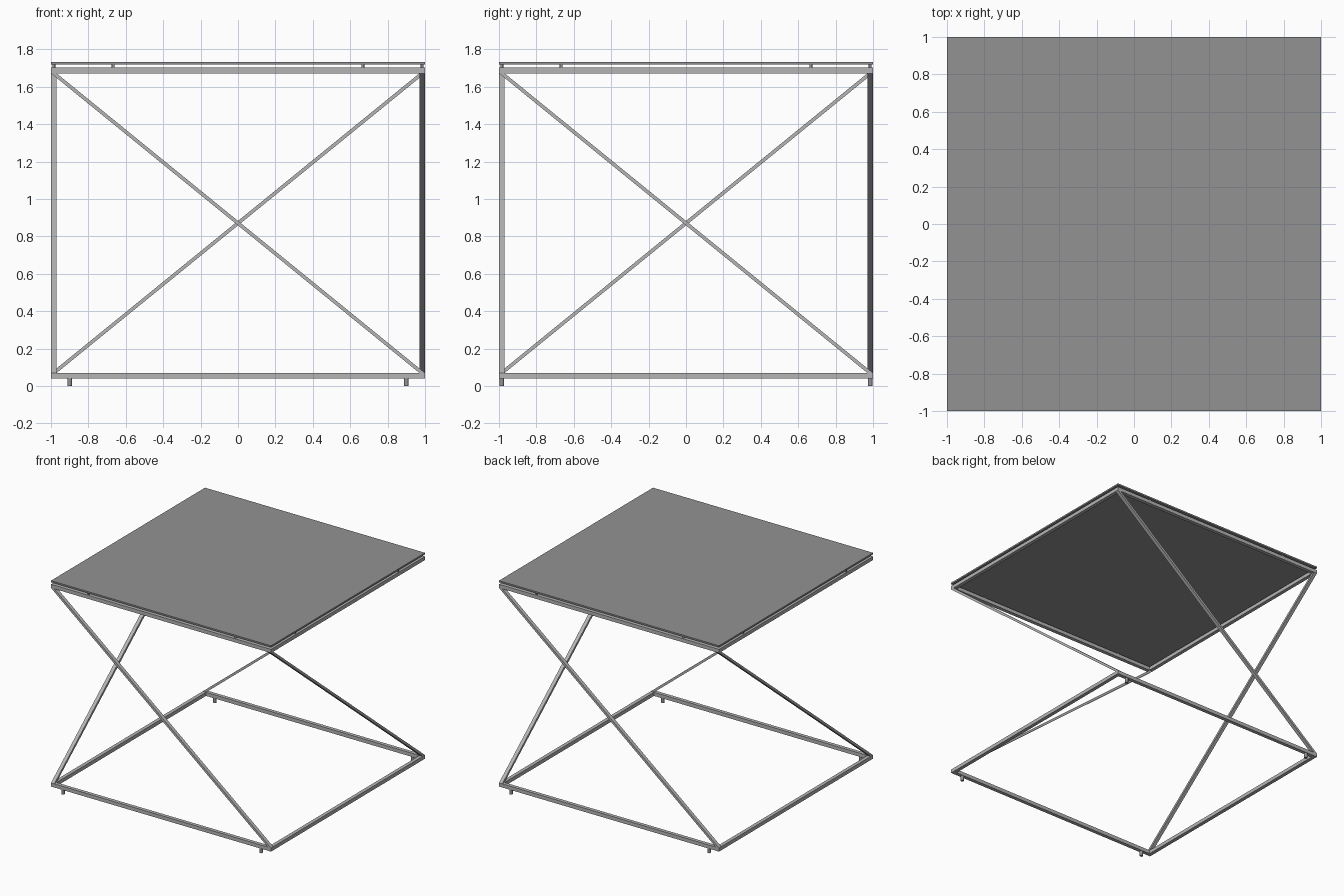
import bpy, bmesh, math
from mathutils import Matrix

if "Cube" in bpy.data.objects:
    bpy.data.objects.remove(bpy.data.objects["Cube"])

BAR = 0.03               # square bar thickness
Z_BASE, Z_TOP = 0.04, 1.672


def material(name, v):
    mat = bpy.data.materials.new(name)
    mat.diffuse_color = (v, v, v, 1)
    mat.use_nodes = True
    mat.node_tree.nodes["Principled BSDF"].inputs["Base Color"].default_value = mat.diffuse_color
    return mat


METAL = material("metal", 0.46)
DARK = material("dark_top", 0.29)


def mesh_object(name, bm, mat=METAL):
    bmesh.ops.recalc_face_normals(bm, faces=bm.faces)
    mesh = bpy.data.meshes.new(name)
    bm.to_mesh(mesh)
    bm.free()
    mesh.materials.append(mat)
    obj = bpy.data.objects.new(name, mesh)
    bpy.context.collection.objects.link(obj)
    return obj


def rect(bm, x0, x1, y0, y1, z):
    return [bm.verts.new(p) for p in ((x0, y0, z), (x1, y0, z), (x1, y1, z), (x0, y1, z))]


def bridge(bm, a, b):
    for i in range(4):
        j = (i + 1) % 4
        bm.faces.new((a[i], a[j], b[j], b[i]))


def frame(name, z):
    """Square ring with mitred corners."""
    bm = bmesh.new()
    o, n = 1.0, 1.0 - BAR
    loops = [rect(bm, -s, s, -s, s, h)
             for s, h in ((o, z), (o, z + BAR), (n, z + BAR), (n, z))]
    for i in range(4):
        bridge(bm, loops[i], loops[(i + 1) % 4])
    mesh_object(name, bm)


def diagonal(name, turn):
    """Slanted leg with level cut ends, turned to one side of the table."""
    bm = bmesh.new()
    low = rect(bm, 1 - BAR, 1, -1, -1 + BAR, Z_BASE + BAR)
    high = rect(bm, -1, -1 + BAR, -1, -1 + BAR, Z_TOP)
    bridge(bm, low, high)
    bm.faces.new(low)
    bm.faces.new(high)
    bm.transform(Matrix.Rotation(turn * math.pi / 2, 4, 'Z'))
    mesh_object(name, bm)


def peg(name, x, y, z0, z1, r):
    bpy.ops.mesh.primitive_cylinder_add(vertices=16, radius=r, depth=z1 - z0,
                                        location=(x, y, (z0 + z1) / 2))
    obj = bpy.context.object
    obj.name = name
    obj.data.materials.append(DARK)
    bpy.ops.object.shade_smooth_by_angle()


# Frames
frame("base_frame", Z_BASE)
frame("top_frame", Z_TOP)

# One slanted leg per side
for i, side in enumerate(("front", "right", "back", "left")):
    diagonal(side + "_diagonal_leg", i)

# Feet and tabletop spacers
for sx in (-1, 1):
    for sy in (-1, 1):
        peg("foot", 0.9 * sx, 0.985 * sy, 0, Z_BASE, 0.0125)
        peg("spacer", 0.667 * sx, 0.985 * sy, Z_TOP + BAR, 1.72, 0.008)
        peg("spacer", 0.985 * sx, 0.667 * sy, Z_TOP + BAR, 1.72, 0.008)

# Tabletop
bm = bmesh.new()
bmesh.ops.create_cube(bm, size=1, matrix=Matrix.Translation((0, 0, 1.725))
                      @ Matrix.Diagonal((2, 2, 0.013, 1)))
mesh_object("tabletop", bm, DARK)
